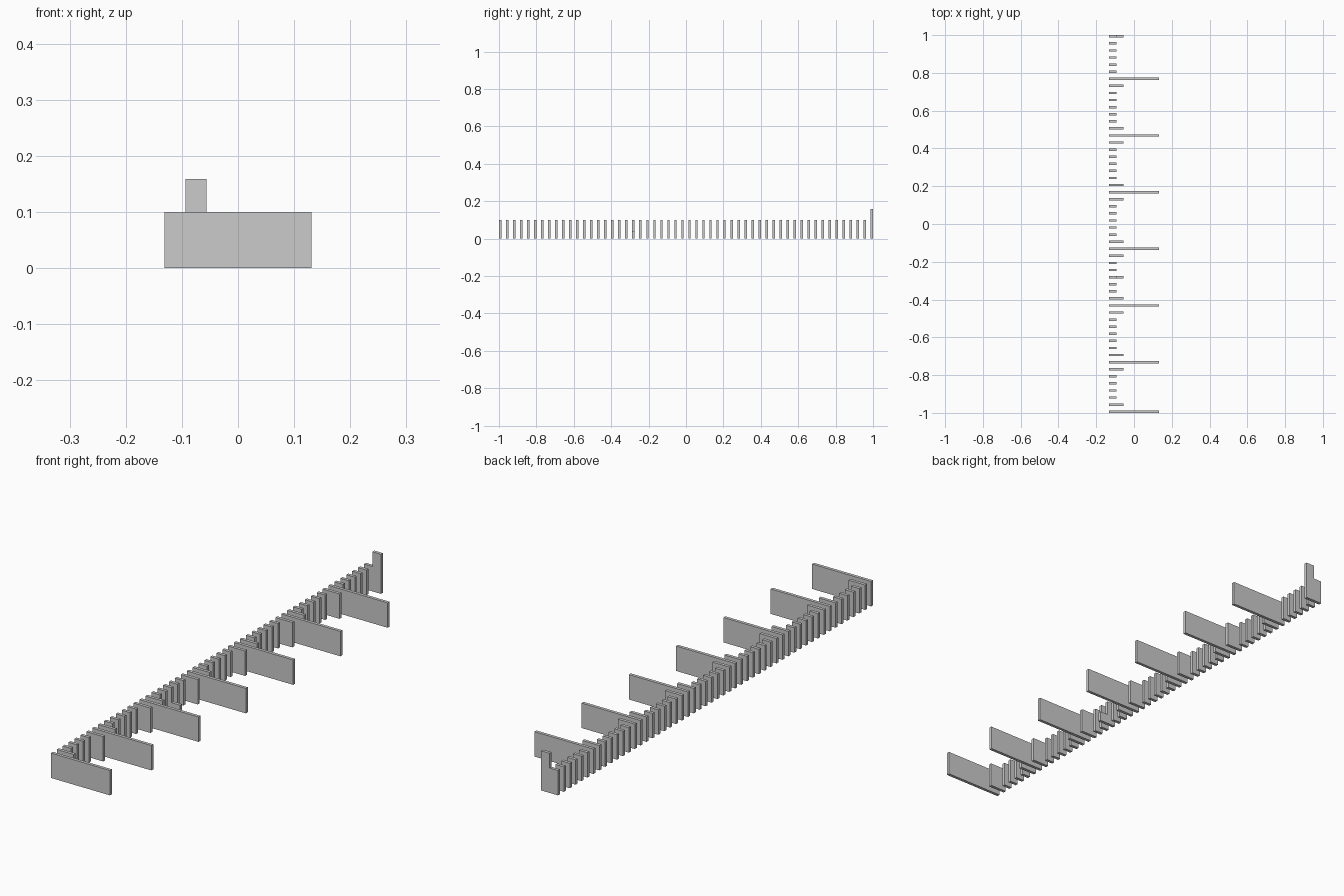
import bpy, bmesh

if "Cube" in bpy.data.objects:
    bpy.data.objects.remove(bpy.data.objects["Cube"])

U = 0.0125              # slat thickness; slats repeat every 3 units
X0, H = -10.5 * U, 8 * U


def slat(name, i, profile):
    """Extrude an x-z outline into a thin upright slat; i counts from the back."""
    y1 = 1 - 3 * U * i
    bm = bmesh.new()
    face = bm.faces.new([bm.verts.new((x, y1 - U, z)) for x, z in profile])
    ext = bmesh.ops.extrude_face_region(bm, geom=[face])
    verts = [g for g in ext["geom"] if isinstance(g, bmesh.types.BMVert)]
    bmesh.ops.translate(bm, verts=verts, vec=(0, U, 0))
    bmesh.ops.recalc_face_normals(bm, faces=bm.faces)
    mesh = bpy.data.meshes.new(name)
    bm.to_mesh(mesh)
    bm.free()
    bpy.context.collection.objects.link(bpy.data.objects.new(name, mesh))


def stepped(h):
    """Short slat with a front tab of height h."""
    xa, xb = X0 + 3 * U, X0 + 6 * U
    return [(X0, 0), (xb, 0), (xb, h), (xa, h), (xa, H), (X0, H)]


def plain(w):
    return [(X0, 0), (X0 + w, 0), (X0 + w, H), (X0, H)]


long_slats = {6, 14, 22, 30, 38, 46, 53}
medium_slats = {i + d for i in long_slats for d in (-1, 1)} - {5, 54}

for i in range(54):
    if i == 0:                       # end slat with raised tab
        slat("end_slat", i, stepped(0.159))
    elif i == 34:                    # slat with a low foot
        slat("foot_slat", i, stepped(0.04))
    elif i in long_slats:
        slat("long_slat", i, plain(21 * U))
    elif i in medium_slats:
        slat("medium_slat", i, plain(6 * U))
    else:
        slat("short_slat", i, plain(3 * U))
